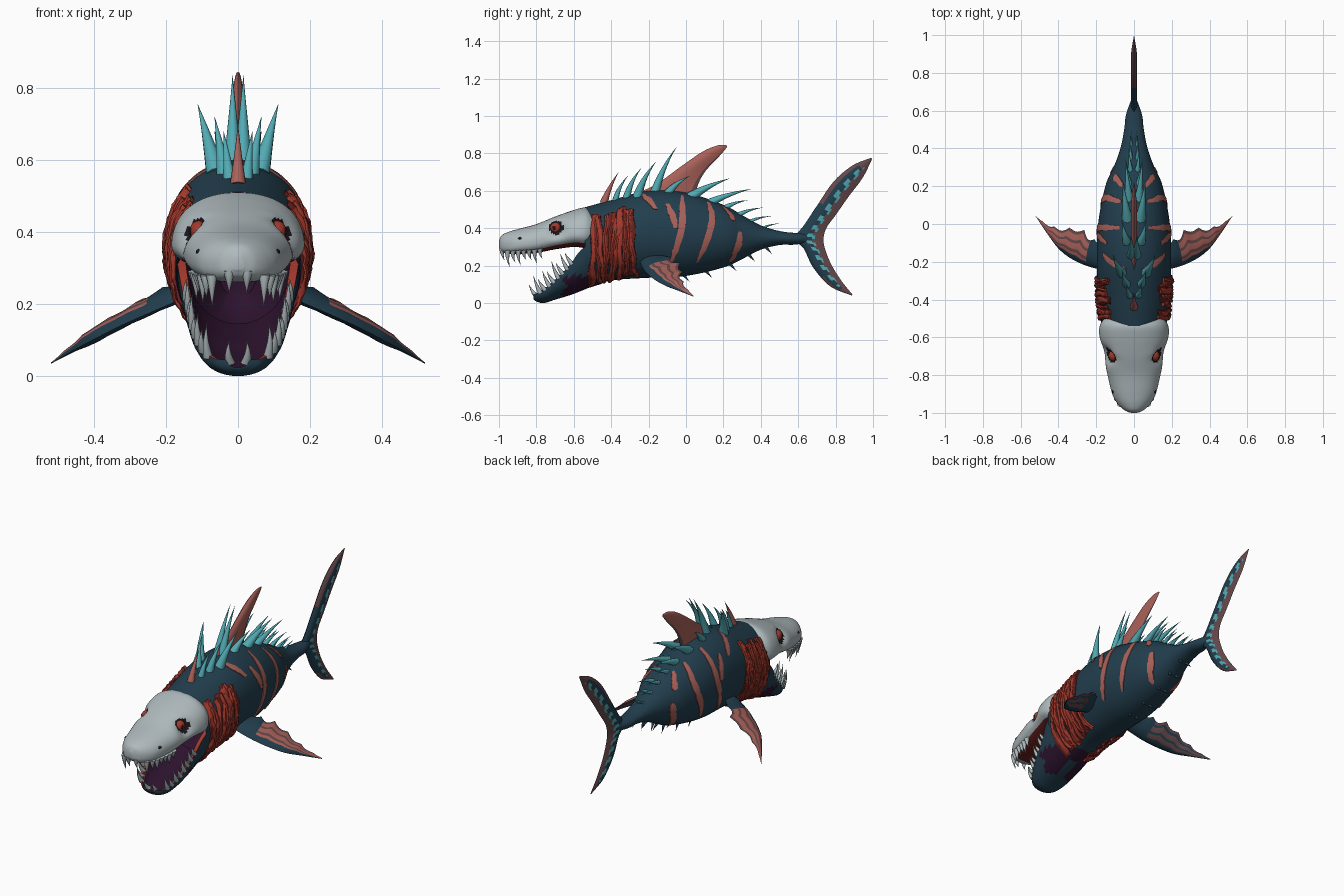
import bpy, bmesh, math, random
from mathutils import Vector as V

random.seed(4)
cube = bpy.data.objects.get("Cube")
if cube:
    bpy.data.objects.remove(cube, do_unlink=True)


def mat(name, r, g, b):
    m = bpy.data.materials.new(name)
    m.use_nodes = True
    m.diffuse_color = (r, g, b, 1)
    m.node_tree.nodes["Principled BSDF"].inputs["Base Color"].default_value = (r, g, b, 1)
    return m


skin = mat("deep blue skin", .016, .048, .075)
bone = mat("pale bone", .43, .49, .51)
red = mat("raw red", .36, .04, .025)
dark_red = mat("dark red", .14, .015, .014)
salmon = mat("salmon stripe", .40, .12, .10)
teal = mat("teal spine", .085, .40, .45)
purple = mat("mouth purple", .025, .006, .026)
mauve = mat("dull mauve", .13, .065, .07)
black = mat("socket dark", .012, .008, .01)


def make(name, lofts, mats, rule=None, angle=50):
    """Skin lists of closed rings; rule(ring, segment, centre) picks the colour."""
    bm = bmesh.new()
    for rings in lofts:
        rows = [[bm.verts.new(p) for p in ring] for ring in rings]
        n = len(rows[0])
        for i in range(len(rows) - 1):
            for j in range(n):
                k = (j + 1) % n
                f = bm.faces.new((rows[i][j], rows[i][k], rows[i + 1][k], rows[i + 1][j]))
                if rule:
                    f.material_index = rule(i, j, f.calc_center_median())
        bm.faces.new(rows[0]).material_index = rule(0, 0, V(rings[0][0])) if rule else 0
        bm.faces.new(rows[-1])
    bmesh.ops.recalc_face_normals(bm, faces=bm.faces)
    me = bpy.data.meshes.new(name)
    bm.to_mesh(me)
    bm.free()
    for m in mats:
        me.materials.append(m)
    me.shade_smooth()
    me.set_sharp_from_angle(angle=math.radians(angle))
    bpy.context.collection.objects.link(bpy.data.objects.new(name, me))


def spline(pts, n):
    """Smooth resampling of a list of tuples."""
    pts = [V(p) for p in pts]
    out = []
    for k in range(n + 1):
        f = k / n * (len(pts) - 1)
        i = min(int(f), len(pts) - 2)
        t = f - i
        a, b = pts[i], pts[i + 1]
        ta = (b - pts[i - 1]) / 2 if i else b - a
        tb = (pts[i + 2] - a) / 2 if i + 2 < len(pts) else b - a
        out.append(a.lerp(b, t * t * (3 - 2 * t)) + ta * (t * (1 - t) ** 2) - tb * (t * t * (1 - t)))
    return out


def at(table, y):
    """Linear lookup of the values at y in a sampled table."""
    for a, b in zip(table, table[1:]):
        if y <= b[0]:
            return a.lerp(b, max(0, (y - a[0]) / (b[0] - a[0])))
    return table[-1]


# Body: y, top, bottom, half width
body = spline([(-.54, .512, .075, .172), (-.4, .55, .12, .188), (-.2, .60, .135, .197),
               (0, .59, .145, .19), (.2, .525, .19, .152), (.3, .47, .235, .108), (.4, .415, .285, .072),
               (.5, .385, .31, .052), (.58, .375, .312, .042), (.67, .37, .325, .01)], 54)


def surf(y, t, off=0):
    _, top, bot, w = at(body, y)
    return V(((w + off) * math.cos(t), y, (top + bot) / 2 + ((top - bot) / 2 + off) * math.sin(t)))


def turn(n):
    return [2 * math.pi * j / n for j in range(n)]


def throat_patch(c):
    return -.65 + .02 * math.sin(c.z * 90) < c.y < -.45 and c.z < .145 and abs(c.x) > .03


throat = [[V((p.x * s, y, .28 + (p.z - .28) * s)) for p in (surf(-.54, t) for t in turn(48))]
          for y, s in ((-.28, .3), (-.36, .65), (-.46, .88))]
make("body", [throat + [[surf(r[0], t) for t in turn(48)] for r in body]], [skin, purple],
     lambda i, j, c: 1 if i < 3 or throat_patch(c) else 0)

# Stripes that hug the flanks, given as (y, z) paths
paths = [[(-.24, .588), (-.2, .55), (-.16, .50)], [(-.1, .53), (-.07, .46), (-.055, .40)],
         [(-.02, .575), (-.02, .42), (-.05, .3), (-.08, .22)], [(.12, .54), (.14, .45), (.11, .33), (.06, .22)],
         [(.29, .38), (.28, .31), (.24, .22)], [(.2, .515), (.24, .47), (.25, .44)]]
stripes = []
for side in (1, -1):
    for path in paths:
        rings = []
        for k, (y, z) in enumerate(spline(path, 16)):
            _, top, bot, w = at(body, y)
            t = math.asin(max(-.98, min(.98, (2 * z - top - bot) / (top - bot))))
            half = .006 + .012 * math.sin(math.pi * k / 16) ** .5 + random.uniform(-.003, .003)
            ring = [surf(y + d * half, t, o) for d, o in ((-1, -.003), (-1, .004), (0, .005), (1, .004), (1, -.003))]
            rings.append([V((p.x * side, p.y, p.z)) for p in ring])
        stripes.append(rings)
make("flank_stripes", stripes, [salmon])

# Raw torn bands around the gills
for name, colour, count, lift in (("gill_underlay", dark_red, 7, .004), ("gill_bands", red, 11, .011)):
    bands = []
    for side in (1, -1):
        for k in range(count):
            y0 = -.495 + .205 * k / (count - 1)
            lo, hi = random.uniform(-1.3, -1.05), random.uniform(.6, .85)
            tilt, phase, rings = random.uniform(-.025, .025), random.uniform(0, 6), []
            half = .021 if lift < .005 else random.uniform(.010, .015)
            for s in range(25):
                t = lo + (hi - lo) * s / 24
                y = y0 + tilt * (s / 12 - 1) + .005 * math.sin(phase + s * .6)
                o = lift + random.uniform(-.003, .005)
                ring = [surf(y + a * half, t, b) for a, b in ((-1, -.01), (-.8, o), (0, o + .005), (.8, o), (1, -.01))]
                rings.append([V((p.x * side, p.y, p.z)) for p in ring])
            bands.append(rings)
    make(name, bands, [colour])

# Lower jaw: an open trough, y, rim height, bottom, half width
jaw = spline([(-.815, .045, .02, .035), (-.80, .05, .008, .07), (-.76, .075, .0, .10), (-.7, .125, .018, .128),
              (-.62, .205, .042, .148), (-.56, .285, .065, .164), (-.45, .36, .11, .175)], 36)


def trough(r, n=18):
    y, rim, bot, w = r
    arc = [math.pi * j / n for j in range(n + 1)]
    return [V((s * w * math.cos(t), y, rim - s * (rim - bot) * math.sin(t) ** .8))
            for s, a in ((1, arc), (.86, arc[::-1])) for t in a]


def jaw_colour(i, j, c):
    if j in (18, 19, 20, 35, 36, 37):
        return 2
    return 1 if j > 20 or throat_patch(c) else 0


make("lower_jaw", [[trough(r) for r in jaw]], [skin, purple, red], jaw_colour)

# Bare skull: y, top, bottom, half width
skull = spline([(-1, .335, .295, .015), (-.985, .362, .275, .052), (-.95, .38, .262, .088), (-.9, .395, .262, .115),
                (-.8, .422, .268, .140), (-.7, .462, .287, .16), (-.6, .497, .3, .176),
                (-.54, .51, .295, .178), (-.50, .49, .31, .16)], 72)
# y, z, push, size of each dent or bulge
dents = [(-.695, .402, -.045, .042), (-.69, .455, .012, .025), (-.58, .34, .010, .05)]


def skull_ring(r):
    y, top, bot, w = r
    ring = []
    for t in turn(72):
        c, s = math.cos(t), math.sin(t)
        x = w * math.copysign(abs(c) ** (.9 if s > 0 else .65), c)
        z = bot + (top - bot) * (.42 + (.58 * s if s > 0 else -.42 * abs(s) ** .75))
        for dy, dz, amount, size in dents:
            x += c * amount * math.exp(-((y - dy) ** 2 + (z - dz) ** 2) / size ** 2)
        ring.append(V((x, y, z)))
    return ring


def skull_colour(i, j, c):
    if math.hypot(c.y + .695, c.z - .402) < .038 and abs(c.x) > .06:
        return 1
    return 2 if 43 < j < 64 and c.y > -.94 else 0


make("skull", [[skull_ring(r) for r in skull]], [bone, black, dark_red], skull_colour)


def ball(name, loc, scale, m):
    bpy.ops.mesh.primitive_uv_sphere_add(segments=20, ring_count=12, radius=1, location=loc)
    ob = bpy.context.object
    ob.name, ob.scale = name, scale
    ob.data.materials.append(m)
    bpy.ops.object.shade_smooth()


for side, label in ((1, "left"), (-1, "right")):
    ball(label + "_eye", (side * .108, -.697, .402), (.027, .030, .030), red)
    ball(label + "_pupil", (side * .131, -.705, .402), (.006, .009, .011), black)
    ball(label + "_nostril", (side * .107, -.885, .345), (.010, .013, .008), black)


def spike(base, tip, r, bend=(0, 0, 0), n=7):
    a, b = V(base), V(tip)
    mid = (a + b) / 2 + V(bend)
    q = (b - a).to_track_quat('Z', 'Y')
    rings = []
    for k in range(n + 1):
        s = k / n
        p = a * (1 - s) ** 2 + mid * (2 * s * (1 - s)) + b * s * s
        rings.append([p + q @ V((math.cos(t), math.sin(t), 0)) * r * (1.03 - s) ** 1.15 for t in turn(8)])
    return rings


# Teeth along both jaw edges
upper, lower = [], []
for side in (1, -1):
    for k in range(8):
        y = -.982 + .029 * k
        _, top, bot, w = at(skull, y)
        size = (.045, .075, .05, .07, .04)[k % 5] * (1 - .04 * k)
        x = side * (w * .86 if k else .025)
        upper.append(spike((x, y, bot + .02), (x * .97, y + .012, bot - size), .016, (0, -.012, 0)))
    for k in range(9):
        y = -.80 + .024 * k
        _, rim, bot, w = at(jaw, y)
        size = (.05, .085, .05, .075)[k % 4]
        x = side * (w * .92 if k else .022)
        lower.append(spike((x, y, rim - .012), (x * 1.03, y - .04, rim + size), .014, (side * .01, -.01, 0)))
make("upper_teeth", upper, [bone])
make("lower_teeth", lower, [bone])

# Back spines in splayed pairs: base y, tip y, tip z, tip spread, radius
spines = []
for y, ty, tz, tx, r in ((-.38, -.31, .68, .04, .02), (-.32, -.24, .72, .065, .024), (-.26, -.16, .755, .112, .028),
                         (-.17, -.05, .835, .015, .026), (-.1, .02, .68, .065, .026), (.02, .23, .665, .06, .03),
                         (.12, .35, .61, .045, .024), (.2, .33, .55, .04, .018), (.27, .41, .51, .03, .016),
                         (.33, .46, .465, .022, .012), (.4, .5, .425, .015, .01)):
    top = at(body, y)[1]
    for side in (1, -1):
        foot = max(.014, tx * .55)
        spines.append(spike((side * foot, y, top - .025), (side * tx, ty, tz), r, (0, -.022, .012)))
make("back_spines", spines, [teal])
make("nape_spine", [spike((0, -.44, .53), (0, -.36, .70), .022, (0, -.015, 0))], [salmon])
make("belly_spines", [spike((s * .02, y, at(body, y)[2] + .015), (s * .03, y + .04, at(body, y)[2] - .03), .011)
                      for s in (1, -1) for y in (-.02, .1, .23, .33, .42)], [skin])


def fin(name, lead, trail, normal, thick, mats, rule, n=40, m=10, scallop=0):
    """Lens-section blade between a leading and a trailing edge."""
    rings = []
    for k, (a, b) in enumerate(zip(spline(lead, n), spline(trail, n))):
        b = b.lerp(a, scallop * abs(math.sin(k * .45)))
        taper = min(1, (b - a).length / .1)
        us = [(j / m, 1) for j in range(m + 1)] + [(j / m, -1) for j in range(m - 1, 0, -1)]
        rings.append([a.lerp(b, u) + V(normal) * (d * thick * taper * math.sin(math.pi * u ** .7)) for u, d in us])
    make(name, [rings], mats, lambda i, j, c: rule(i, j if j < m else 2 * m - 1 - j, j < m))


def flat(pairs):
    return [(0, y, z) for y, z in pairs]


fin("dorsal_fin", flat([(-.3, .57), (-.16, .635), (-.02, .735), (.09, .81), (.17, .843), (.215, .845)]),
    flat([(.05, .54), (.06, .62), (.1, .7), (.16, .765), (.2, .81), (.22, .835)]), (1, 0, 0), .017,
    [salmon, mauve], lambda i, j, up: 1 if j == 9 else 0)


def tail_colour(i, j, up):
    if 4 <= j <= 6 and (i + j // 6) % 4 < 2 and 4 < i < 56:
        return 1
    lobe = i > 40 or i < 10
    return 2 if j >= 6 or i > 54 or i < 4 or (lobe and j < 2) else 0


fin("tail_fin", flat([(.885, .04), (.77, .09), (.68, .19), (.63, .29), (.58, .345), (.63, .415), (.70, .52),
                      (.79, .65), (.89, .735), (.99, .777)]),
    flat([(.89, .045), (.83, .12), (.78, .2), (.75, .27), (.735, .335), (.75, .4), (.8, .47), (.87, .57),
          (.945, .67), (.995, .77)]), (1, 0, 0), .017, [skin, teal, mauve], tail_colour, n=60)


def paddle_colour(i, j, up):
    if i < 9 or j < 2:
        return 0
    if up:
        return 2 if j % 3 == 0 and i < 34 else 1
    return 0 if j % 3 == 2 else 2


# Swept pectoral fins, trailing edge carried higher than the leading edge
for side, label in ((1, "left"), (-1, "right")):
    fin(label + "_pectoral_fin",
        [(side * x, y, z) for x, y, z in ((.13, -.25, .225), (.24, -.225, .178), (.33, -.185, .138),
                                          (.40, -.13, .102), (.46, -.05, .07), (.52, .04, .034))],
        [(side * x, y, z) for x, y, z in ((.13, -.11, .28), (.22, -.075, .242), (.28, -.02, .205),
                                          (.38, -.02, .145), (.46, .0, .088), (.52, .042, .038))],
        (side * .42, -.28, .86), .02, [skin, salmon, mauve], paddle_colour, scallop=.15)
